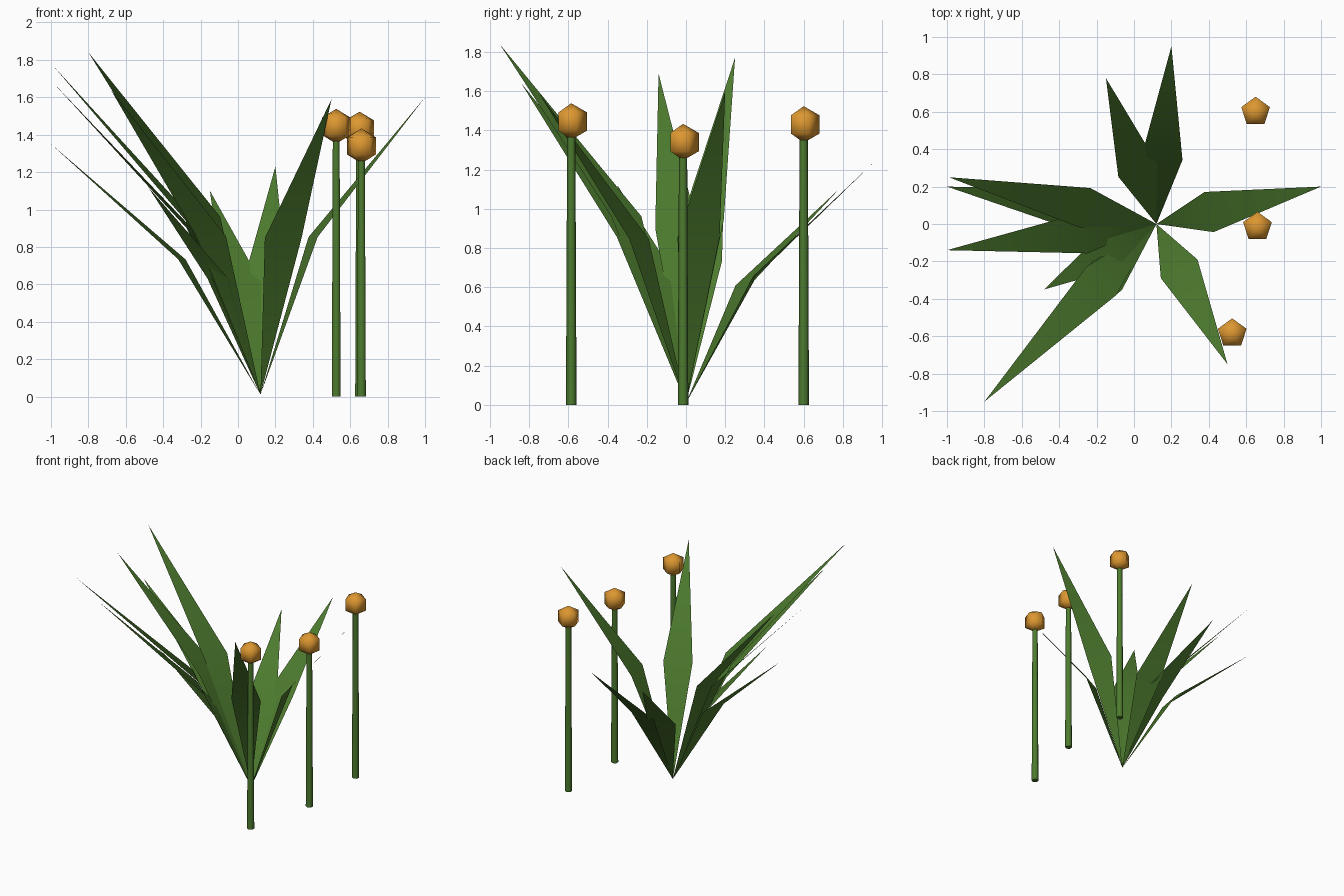
import bpy
import bmesh
from mathutils import Vector, Matrix

cube = bpy.data.objects.get("Cube")
if cube:
    bpy.data.objects.remove(cube, do_unlink=True)


def make_material(name, colour):
    mat = bpy.data.materials.new(name)
    mat.use_nodes = True
    mat.diffuse_color = colour
    mat.node_tree.nodes["Principled BSDF"].inputs["Base Color"].default_value = colour
    return mat


leaf_green = make_material("leaf green", (0.075, 0.2, 0.028, 1))
bloom_orange = make_material("bloom orange", (0.72, 0.31, 0.03, 1))


def add_object(name, bm, material):
    mesh = bpy.data.meshes.new(name)
    bm.to_mesh(mesh)
    bm.free()
    mesh.materials.append(material)
    obj = bpy.data.objects.new(name, mesh)
    bpy.context.collection.objects.link(obj)
    return obj


# Leaves: folded kites that fan out of one root
ROOT = Vector((0.12, 0, 0.01))
HALF_WIDTH = 0.11


def add_leaf(name, tip, reach, rise):
    """reach and rise place the widest point as fractions of the tip offset."""
    offset = Vector(tip) - ROOT
    middle = ROOT + Vector((offset.x * reach, offset.y * reach, offset.z * rise))
    side = Vector((-offset.y, offset.x, 0)).normalized() * HALF_WIDTH
    bm = bmesh.new()
    root, right, left, end = [bm.verts.new(p) for p in
                              (ROOT, middle - side, middle + side, tip)]
    bm.faces.new((root, right, left))
    bm.faces.new((right, end, left))
    for face in bm.faces:
        face.smooth = True
    add_object(name, bm, leaf_green)


leaves = {
    "back_leaf": ((0.20, 0.95, 1.23), 0.37, 0.53),
    "back_right_leaf": ((-0.15, 0.78, 1.10), 0.37, 0.55),
    "left_leaf": ((1.0, 0.20, 1.60), 0.32, 0.53),
    "right_tall_leaf": ((-0.99, 0.25, 1.77), 0.34, 0.53),
    "right_low_leaf": ((-1.0, 0.20, 1.35), 0.375, 0.54),
    "right_middle_leaf": ((-1.0, -0.14, 1.69), 0.34, 0.53),
    "front_right_short_leaf": ((-0.48, -0.35, 1.12), 0.38, 0.56),
    "front_right_tall_leaf": ((-0.80, -0.95, 1.84), 0.32, 0.52),
    "front_right_inner_leaf": ((-0.68, -0.84, 1.64), 0.33, 0.52),
    "front_left_leaf": ((0.50, -0.75, 1.59), 0.32, 0.53),
}
for name, shape in leaves.items():
    add_leaf(name, *shape)


# Flowers: slim tapered stem with a faceted round bloom
def add_flower(side, x, y, height):
    bm = bmesh.new()
    length = height - 0.06
    bmesh.ops.create_cone(bm, cap_ends=True, segments=6, radius1=0.027,
                          radius2=0.021, depth=length,
                          matrix=Matrix.Translation((x, y, length / 2)))
    for face in bm.faces:
        face.smooth = abs(face.normal.z) < 0.5
    for edge in bm.edges:
        edge.smooth = all(f.smooth for f in edge.link_faces)
    add_object(side + "_stem", bm, leaf_green)

    bm = bmesh.new()
    bmesh.ops.create_uvsphere(bm, u_segments=5, v_segments=3, radius=0.093,
                              matrix=Matrix.Translation((x, y, height)))
    for face in bm.faces:
        face.smooth = True
    add_object(side + "_bloom", bm, bloom_orange)


add_flower("back", 0.65, 0.60, 1.43)
add_flower("middle", 0.66, -0.015, 1.34)
add_flower("front", 0.525, -0.585, 1.445)
